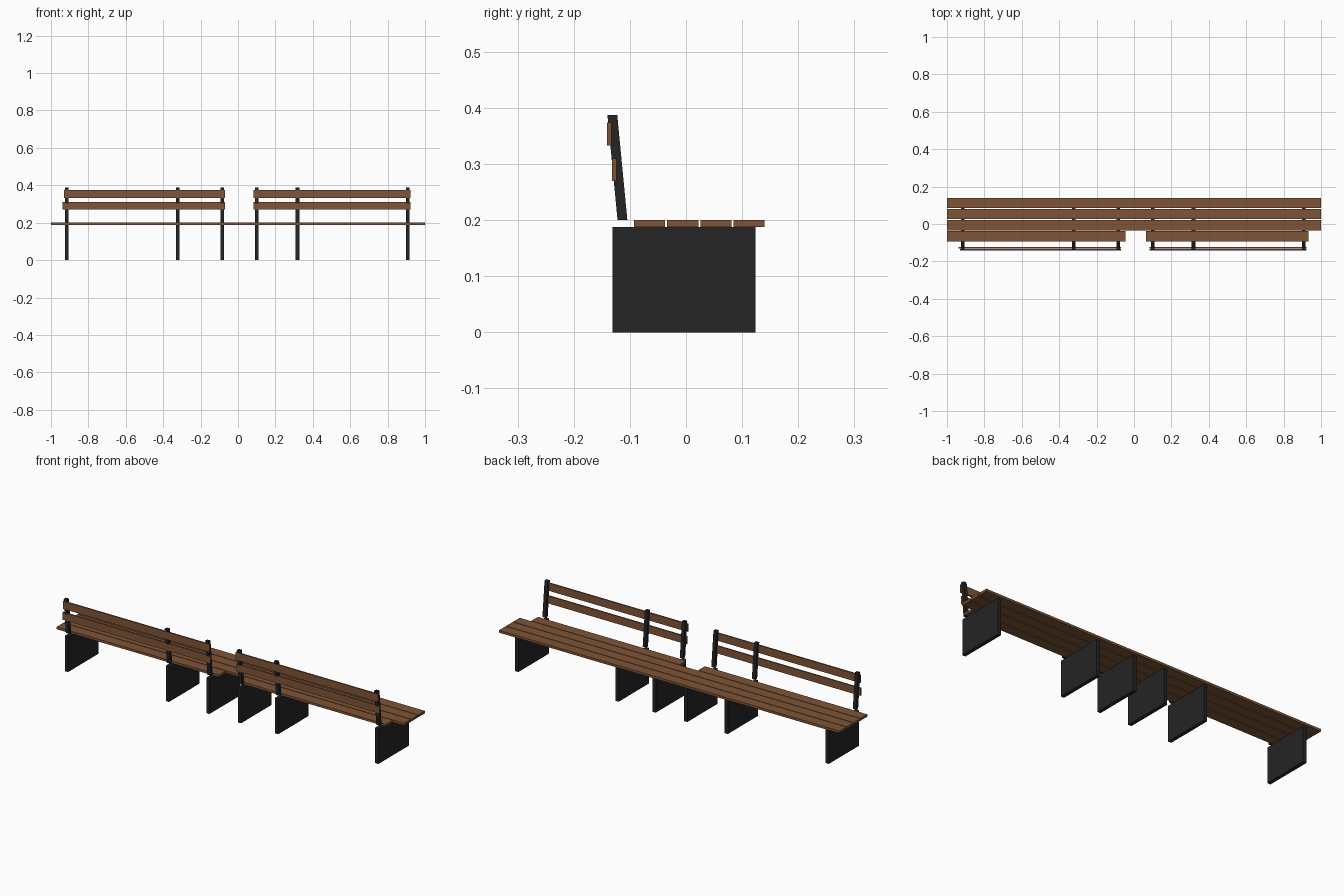
import bpy

if "Cube" in bpy.data.objects:
    bpy.data.objects.remove(bpy.data.objects["Cube"])


def material(name, color):
    m = bpy.data.materials.new(name)
    m.diffuse_color = color
    m.use_nodes = True
    m.node_tree.nodes["Principled BSDF"].inputs["Base Color"].default_value = m.diffuse_color
    return m


WOOD = material("wood", (0.21, 0.09, 0.037, 1))
METAL = material("dark_metal", (0.018, 0.018, 0.018, 1))


def prism(name, x0, x1, profile, mat):
    """Extrude a counter-clockwise (y, z) profile from x0 to x1."""
    n = len(profile)
    verts = [(x, y, z) for x in (x0, x1) for y, z in profile]
    faces = [tuple(reversed(range(n))), tuple(range(n, 2 * n))]
    faces += [(i, (i + 1) % n, (i + 1) % n + n, i + n) for i in range(n)]
    mesh = bpy.data.meshes.new(name)
    mesh.from_pydata(verts, [], faces)
    mesh.materials.append(mat)
    ob = bpy.data.objects.new(name, mesh)
    bpy.context.collection.objects.link(ob)
    return ob


def box(name, x0, x1, y0, y1, z0, z1, mat):
    return prism(name, x0, x1, [(y0, z0), (y1, z0), (y1, z1), (y0, z1)], mat)


# Seat: three full-length planks, and one split plank under the backrests
PITCH, WIDTH, SEAT_Z = 0.0591, 0.0555, (0.188, 0.2005)
for i in range(3):
    y = -0.0335 + i * PITCH
    box(f"seat_plank_{i + 1}", -1, 1, y, y + WIDTH, *SEAT_Z, WOOD)
for side, x0, x1 in (("left", -1, -0.046), ("right", 0.064, 0.934)):
    box(f"short_seat_plank_{side}", x0, x1, -0.0926, -0.0926 + WIDTH, *SEAT_Z, WOOD)

# Panel legs, each with a leaning backrest post above it
H = 0.0095
POST = [(-0.122, 0.2), (-0.1045, 0.2), (-0.1225, 0.387), (-0.14, 0.387)]
for i, x in enumerate((-0.916, -0.323, -0.085, 0.1, 0.318, 0.907)):
    box(f"leg_panel_{i + 1}", x - H, x + H, -0.131, 0.124, 0, 0.188, METAL)
    prism(f"back_post_{i + 1}", x - H, x + H, POST, METAL)

# Backrest slats: two on each side of the central gap
UPPER, LOWER = (-0.1405, -0.1325, 0.333, 0.374), (-0.132, -0.124, 0.27, 0.31)
for name, x0, x1, section in (
    ("upper_slat_left", -0.93, -0.07, UPPER),
    ("lower_slat_left", -0.938, -0.07, LOWER),
    ("upper_slat_right", 0.084, 0.922, UPPER),
    ("lower_slat_right", 0.084, 0.922, LOWER),
):
    box(name, x0, x1, *section, WOOD)
